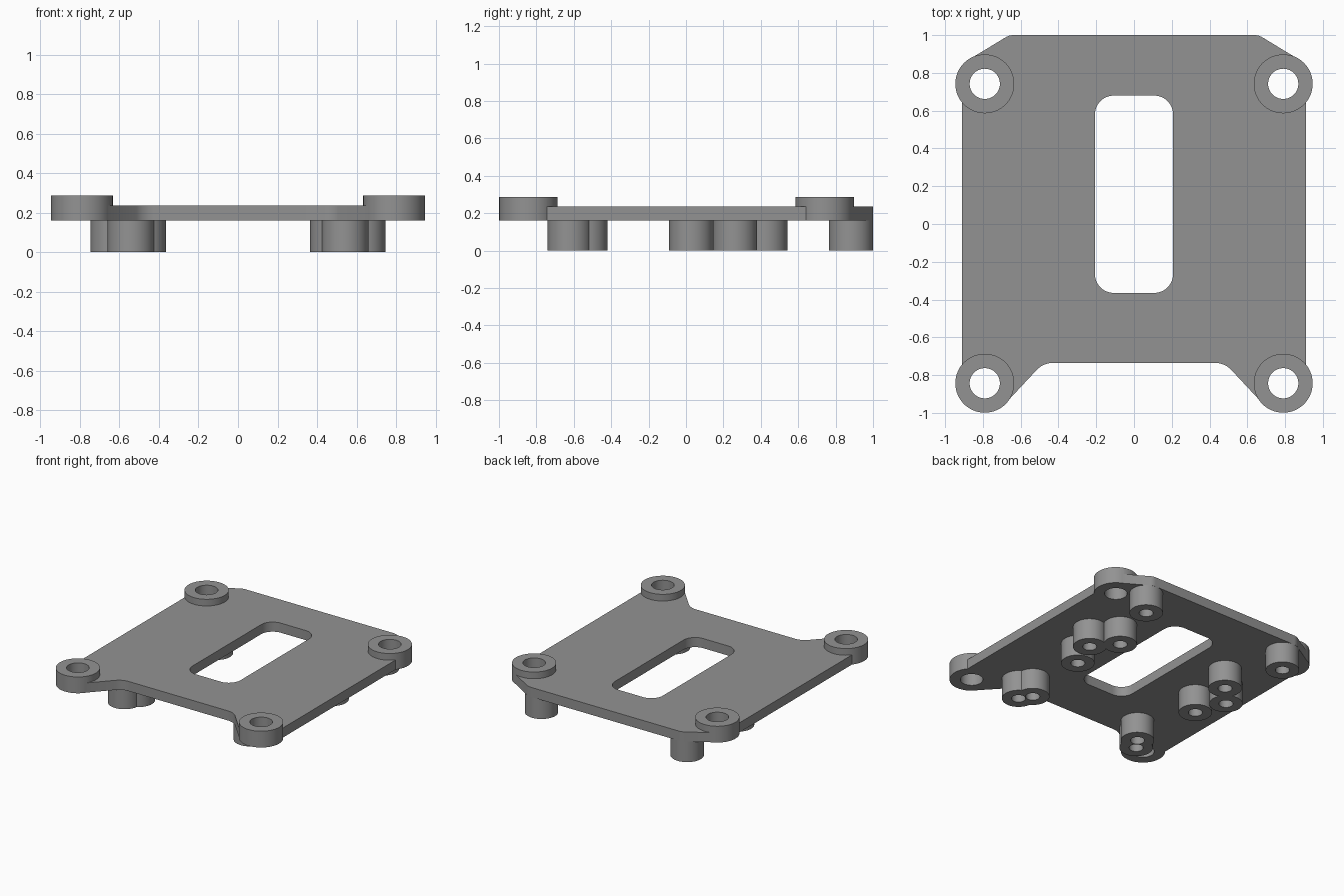
import bpy, bmesh, math
from mathutils import Vector

if "Cube" in bpy.data.objects:
    bpy.data.objects.remove(bpy.data.objects["Cube"])

SEG = 64
gray = bpy.data.materials.new("gray plastic")
gray.diffuse_color = (0.29, 0.29, 0.29, 1)
gray.use_nodes = True
gray.node_tree.nodes["Principled BSDF"].inputs["Base Color"].default_value = gray.diffuse_color


def fillet(points, steps=10):
    """Outline of (x, y, radius) corners -> list of points with rounded corners."""
    out = []
    n = len(points)
    for i, (x, y, r) in enumerate(points):
        p = Vector((x, y))
        if r == 0:
            out.append(p)
            continue
        a = (Vector(points[i - 1][:2]) - p).normalized()
        b = (Vector(points[(i + 1) % n][:2]) - p).normalized()
        half = a.angle(b) / 2
        c = p + (a + b).normalized() * r / math.sin(half)
        t = r / math.tan(half)
        start, end = p + a * t - c, p + b * t - c
        for k in range(steps + 1):
            f = k / steps
            ang = math.pi - 2 * half
            d = (start * math.sin((1 - f) * ang) + end * math.sin(f * ang)) / math.sin(ang)
            out.append(c + d)
    return out


def circle(x, y, r):
    return [Vector((x + r * math.cos(2 * math.pi * i / SEG),
                    y + r * math.sin(2 * math.pi * i / SEG))) for i in range(SEG)]


def prism(name, outline, z0, z1):
    """Extrude a flat outline from z0 to z1."""
    bm = bmesh.new()
    face = bm.faces.new([bm.verts.new((p.x, p.y, z0)) for p in outline])
    up = bmesh.ops.extrude_face_region(bm, geom=[face])["geom"]
    bmesh.ops.translate(bm, vec=(0, 0, z1 - z0),
                        verts=[v for v in up if isinstance(v, bmesh.types.BMVert)])
    bmesh.ops.recalc_face_normals(bm, faces=bm.faces)
    mesh = bpy.data.meshes.new(name)
    bm.to_mesh(mesh)
    bm.free()
    mesh.materials.append(gray)
    obj = bpy.data.objects.new(name, mesh)
    bpy.context.collection.objects.link(obj)
    return obj


def combine(obj, other, operation):
    """Apply a boolean and discard the second body."""
    bpy.context.view_layer.objects.active = obj
    mod = obj.modifiers.new("boolean", "BOOLEAN")
    mod.operation, mod.object, mod.solver = operation, other, "EXACT"
    bpy.ops.object.modifier_apply(modifier=mod.name)
    bpy.data.objects.remove(other)


def smooth(obj):
    bpy.ops.object.select_all(action="DESELECT")
    obj.select_set(True)
    bpy.context.view_layer.objects.active = obj
    bpy.ops.object.shade_smooth_by_angle(angle=math.radians(30))


# Plate: right half of the outline, mirrored for the left
half = [(0.48, -0.735, 0.12), (0.676, -0.945, 0), (0.91, -0.84, 0),
        (0.91, 0.80, 0), (0.875, 0.87, 0), (0.66, 1.0, 0.08)]
outline = half + [(-x, y, r) for x, y, r in reversed(half)]
plate = prism("mounting_plate", fillet(outline), 0.16, 0.235)

# Central slot
slot = [(-0.207, -0.365, 0.1), (0.207, -0.365, 0.1), (0.207, 0.68, 0.1), (-0.207, 0.68, 0.1)]
combine(plate, prism("slot_cutter", fillet(slot), 0, 0.4), "DIFFERENCE")

# Corner bosses with through holes
corners = [(s * 0.79, y) for s in (-1, 1) for y in (-0.843, 0.742)]
for x, y in corners:
    combine(plate, prism("boss", circle(x, y, 0.156), 0.16, 0.287), "UNION")
for x, y in corners:
    combine(plate, prism("hole_cutter", circle(x, y, 0.08), 0, 0.4), "DIFFERENCE")
smooth(plate)

# Standoffs under the plate, merged where they overlap, then drilled
posts = [(0.628, 0.882), (0.628, 0.262), (0.483, 0.424),
         (0.542, 0.028), (0.542, -0.622), (0.483, -0.537)]
for side, s in (("left", -1), ("right", 1)):
    body = None
    for x, y in posts:
        post = prism(side + "_standoffs", circle(s * x, y, 0.118), 0, 0.16)
        if body:
            combine(body, post, "UNION")
        else:
            body = post
    for x, y in posts:
        combine(body, prism("drill", circle(s * x, y, 0.05), -0.1, 0.3), "DIFFERENCE")
    smooth(body)
